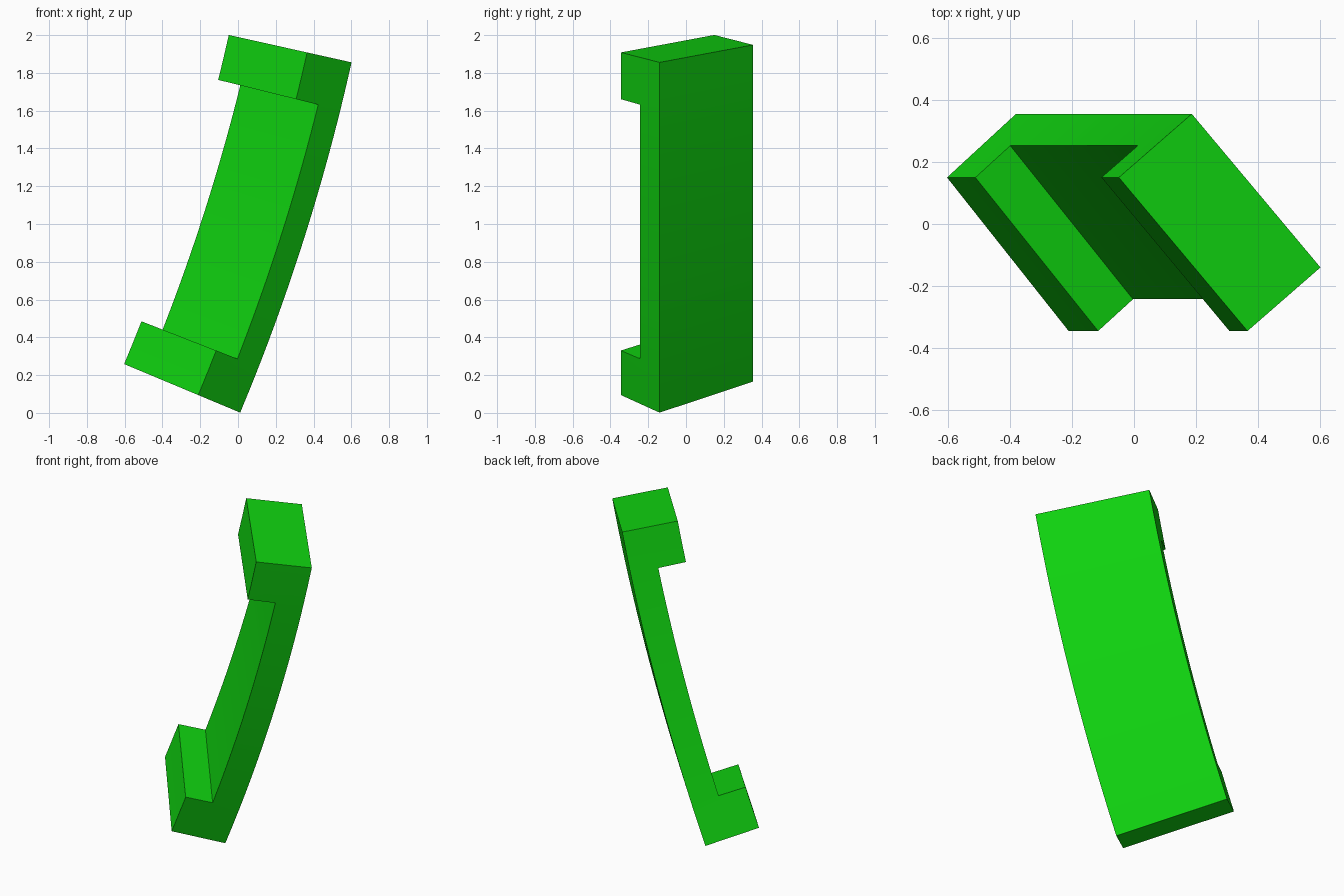
import bpy
import bmesh
import math

cube = bpy.data.objects.get("Cube")
if cube:
    bpy.data.objects.remove(cube, do_unlink=True)

# Bend: arc about an axis parallel to y
RADIUS = 11.03
CENTRE_X, CENTRE_Z = -10.164, 4.258
BOTTOM, TOP = math.radians(22.7), math.radians(12.58)
PAD = math.radians(1.35)      # angle covered by each end block
STEPS = 20                    # segments along the grip

# Tilted cross-section: (radial offset, y)
CORNER = (-0.425, 0.355)
DEPTH = (-0.241, -0.205)      # from the back towards the inner side
WIDTH = (0.425, -0.495)       # from one side to the other


def bend(u, v, angle):
    """Map depth u, width v and arc angle to model space."""
    r = RADIUS + CORNER[0] + u * DEPTH[0] + v * WIDTH[0]
    y = CORNER[1] + u * DEPTH[1] + v * WIDTH[1]
    return (CENTRE_X + r * math.cos(angle), y, CENTRE_Z - r * math.sin(angle))


def make_handset(name, material):
    grip_start, grip_end = BOTTOM - PAD, TOP + PAD
    angles = [BOTTOM, BOTTOM - PAD / 2]
    angles += [grip_start + (grip_end - grip_start) * i / STEPS for i in range(STEPS + 1)]
    angles += [TOP + PAD / 2, TOP]

    # Flat C-shaped side outline: full depth at the ends, half depth on the grip
    bm = bmesh.new()
    rows = [[bm.verts.new((u, 0, a)) for u in (0, 0.5, 1)] for a in angles]
    last = len(rows) - 2
    for i, (low, high) in enumerate(zip(rows, rows[1:])):
        columns = 2 if i < 2 or i > last - 2 else 1
        for c in range(columns):
            bm.faces.new((low[c], low[c + 1], high[c + 1], high[c]))
    loose = [v for v in bm.verts if not v.link_faces]
    bmesh.ops.delete(bm, geom=loose, context='VERTS')

    # Widen the outline into a solid, then bend it
    result = bmesh.ops.extrude_face_region(bm, geom=bm.faces[:], use_keep_orig=True)
    for v in result["geom"]:
        if isinstance(v, bmesh.types.BMVert):
            v.co.y = 1
    for v in bm.verts:
        v.co = bend(*v.co)
    bmesh.ops.recalc_face_normals(bm, faces=bm.faces[:])

    mesh = bpy.data.meshes.new(name)
    bm.to_mesh(mesh)
    bm.free()
    mesh.materials.append(material)
    obj = bpy.data.objects.new(name, mesh)
    bpy.context.collection.objects.link(obj)
    return obj


green = bpy.data.materials.new("bright_green")
green.use_nodes = True
green.diffuse_color = (0.005, 0.65, 0.005, 1)
green.node_tree.nodes["Principled BSDF"].inputs["Base Color"].default_value = (0.005, 0.65, 0.005, 1)

handset = make_handset("handset", green)

# Smooth along the curve, crisp at the corners
bpy.ops.object.select_all(action='DESELECT')
handset.select_set(True)
bpy.context.view_layer.objects.active = handset
bpy.ops.object.shade_smooth_by_angle(angle=math.radians(30))
